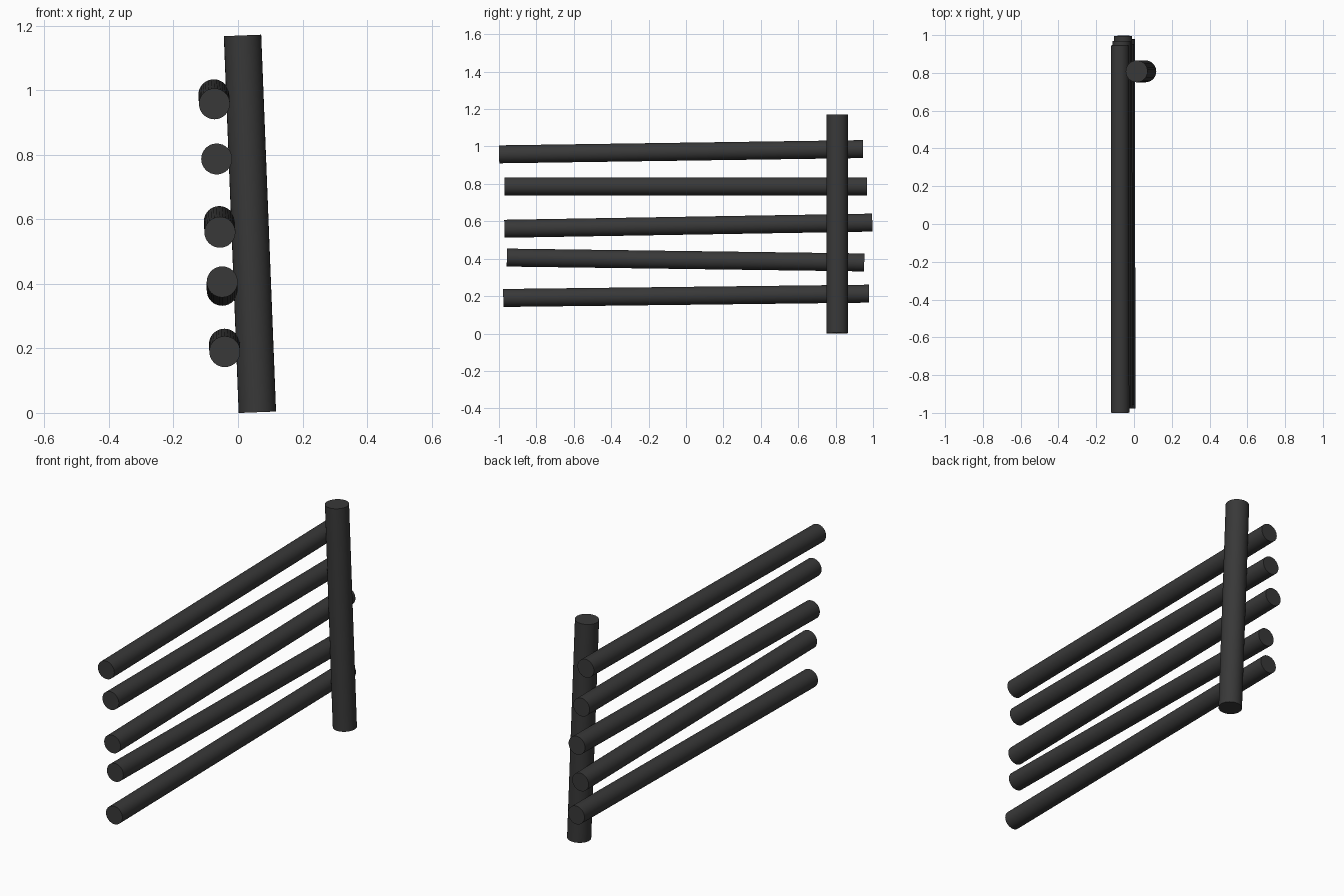
import bpy
import math
from mathutils import Vector

if "Cube" in bpy.data.objects:
    bpy.data.objects.remove(bpy.data.objects["Cube"])

dark = bpy.data.materials.new("dark_grey")
dark.diffuse_color = (0.04, 0.04, 0.04, 1)
dark.use_nodes = True
dark.node_tree.nodes["Principled BSDF"].inputs["Base Color"].default_value = dark.diffuse_color


def pole(name, start, end, radius):
    """Round capped pole between two points."""
    a, b = Vector(start), Vector(end)
    axis = b - a
    bpy.ops.mesh.primitive_cylinder_add(
        vertices=32, radius=radius, depth=axis.length, location=(a + b) / 2,
        rotation=axis.to_track_quat('Z', 'Y').to_euler())
    ob = bpy.context.object
    ob.name = name
    ob.data.materials.append(dark)
    bpy.ops.object.shade_smooth_by_angle(angle=math.radians(30))
    return ob


# Leaning upright post
pole("fence_post", (0.060, 0.808, 0.002), (0.014, 0.808, 1.17), 0.058)

# Uneven rails: front (x, y, z), back (x, y, z)
rails = [
    ((-0.041, -0.977, 0.190), (-0.042, 0.978, 0.213)),
    ((-0.049, -0.958, 0.406), (-0.049, 0.953, 0.380)),
    ((-0.056, -0.971, 0.560), (-0.058, 0.996, 0.593)),
    ((-0.066, -0.971, 0.787), (-0.066, 0.969, 0.787)),
    ((-0.073, -0.999, 0.958), (-0.075, 0.946, 0.986)),
]
for i, (front, back) in enumerate(rails, 1):
    pole(f"rail_{i}", front, back, 0.048)
